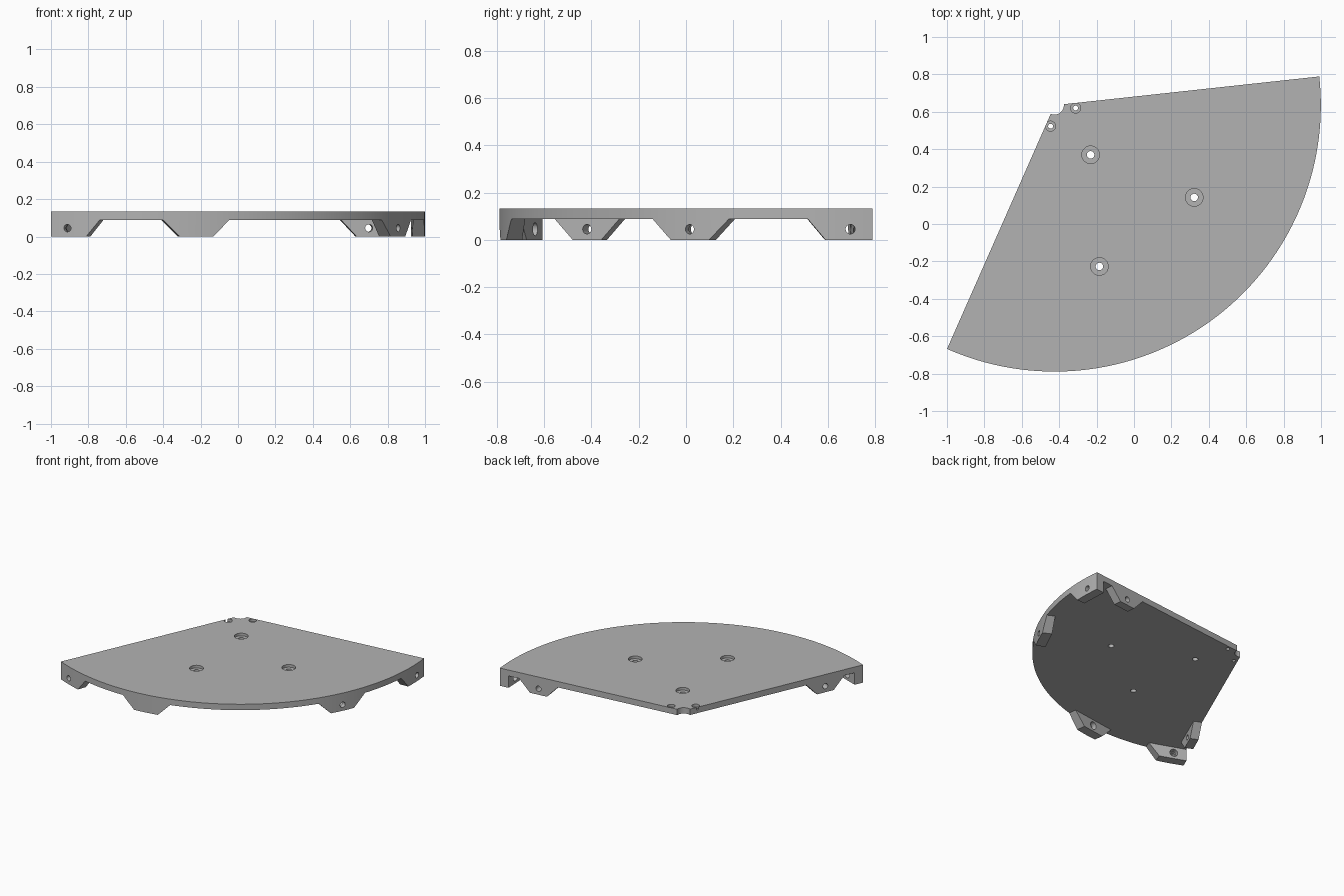
import bpy, bmesh
from math import radians, sin, cos, pi
from mathutils import Matrix, Vector

if "Cube" in bpy.data.objects:
    bpy.data.objects.remove(bpy.data.objects["Cube"], do_unlink=True)

APEX = Vector((-0.425, 0.635, 0))
R = 1.424
MID = radians(-53.8)      # bisector of the sector
HALF = radians(60)
TOP, UNDER = 0.133, 0.089

grey = bpy.data.materials.new("plain_grey")
grey.use_nodes = True
grey.diffuse_color = (0.45, 0.45, 0.45, 1)
grey.node_tree.nodes["Principled BSDF"].inputs["Base Color"].default_value = (0.45, 0.45, 0.45, 1)


def polar(angle, dist):
    return APEX + dist * Vector((cos(angle), sin(angle), 0))


def frame(origin, facing):
    """Local y points along the facing angle, local z stays up."""
    return Matrix.Translation(origin) @ Matrix.Rotation(facing - pi / 2, 4, "Z")


def add_object(name, bm):
    bmesh.ops.recalc_face_normals(bm, faces=bm.faces)
    mesh = bpy.data.meshes.new(name)
    bm.to_mesh(mesh)
    bm.free()
    mesh.materials.append(grey)
    obj = bpy.data.objects.new(name, mesh)
    bpy.context.collection.objects.link(obj)
    return obj


def prism(name, points, shift, matrix=Matrix()):
    bm = bmesh.new()
    face = bm.faces.new([bm.verts.new(p) for p in points])
    out = bmesh.ops.extrude_face_region(bm, geom=[face])
    moved = [g for g in out["geom"] if isinstance(g, bmesh.types.BMVert)]
    bmesh.ops.translate(bm, verts=moved, vec=shift)
    bm.transform(matrix)
    return add_object(name, bm)


def cylinder(radius, z0, z1, matrix, sides=32):
    bm = bmesh.new()
    bmesh.ops.create_cone(bm, cap_ends=True, segments=sides, radius1=radius,
                          radius2=radius, depth=z1 - z0)
    bm.transform(matrix @ Matrix.Translation((0, 0, (z0 + z1) / 2)))
    return add_object("cutter", bm)


def boolean(obj, cutter, operation="DIFFERENCE", keep=False):
    mod = obj.modifiers.new("cut", "BOOLEAN")
    mod.operation, mod.object, mod.solver = operation, cutter, "EXACT"
    graph = bpy.context.evaluated_depsgraph_get()
    mesh = bpy.data.meshes.new_from_object(obj.evaluated_get(graph))
    obj.modifiers.clear()
    obj.data = mesh
    if not keep:
        bpy.data.objects.remove(cutter, do_unlink=True)


def sector(name, z0, z1):
    steps = 72
    pts = [APEX + Vector((0, 0, z0))]
    for i in range(steps + 1):
        a = MID - HALF + 2 * HALF * i / steps
        pts.append(polar(a, R) + Vector((0, 0, z0)))
    return prism(name, pts, (0, 0, z1 - z0))


# Sector plate
plate = sector("sector_plate", UNDER, TOP)
parts = [plate]

# Flared notch in the rim, wider at the top
bm = bmesh.new()
bmesh.ops.create_cone(bm, cap_ends=True, segments=64, radius1=1, radius2=1, depth=0.1)
for v in bm.verts:
    v.co.x *= 0.185 + 0.45 * v.co.z
    v.co.y *= 0.2
bm.transform(frame(polar(MID, 1.36) + Vector((0, 0, (TOP + UNDER) / 2)), MID))
boolean(plate, add_object("cutter", bm))

# Round relief at the apex
boolean(plate, cylinder(0.05, 0, 0.3, Matrix.Translation(APEX)))

# Counterbored screw holes: position, recess radius, bore radius
for x, y, recess, bore in [(-0.232, 0.37, 0.047, 0.02), (0.322, 0.142, 0.047, 0.02),
                           (-0.185, -0.227, 0.047, 0.02), (-0.312, 0.62, 0.027, 0.013),
                           (-0.446, 0.523, 0.027, 0.013)]:
    at = Matrix.Translation((x, y, 0))
    boolean(plate, cylinder(recess, TOP - 0.02, 0.3, at))
    boolean(plate, cylinder(bore, 0, 0.3, at))

# Blind pockets under the plate beside the notch
for s in (-1, 1):
    at = frame(polar(MID, 1.34), MID) @ Matrix.Translation((0.245 * s, 0, 0))
    boolean(plate, cylinder(0.052, 0, UNDER + 0.028, at))

# Mounting tabs below the rim and the straight edges
trim = sector("trim_helper", -0.1, 0.3)
trim.hide_render = True


def tab(name, matrix, low, high, depth, recess):
    pts = [(low[0], -depth, 0), (low[1], -depth, 0),
           (high[1], -depth, UNDER), (high[0], -depth, UNDER)]
    obj = prism(name, pts, (0, depth + 0.08, 0), matrix)
    boolean(obj, trim, "INTERSECT", keep=True)
    # bolt hole along the local y axis, wider on the inner side
    axis = matrix @ Matrix.Translation((0, 0, 0.045)) @ Matrix.Rotation(-pi / 2, 4, "X")
    boolean(obj, cylinder(0.02, -0.2, 0.2, axis, 24))
    if recess:
        boolean(obj, cylinder(0.028, -0.2, -0.035, axis, 24))
    parts.append(obj)


for s, side in ((1, "left"), (-1, "right")):
    a = MID + s * radians(28)
    tab(side + "_rim_tab", frame(polar(a, R), a), (-0.09, 0.09), (-0.18, 0.18), 0.07, True)
    a = MID + s * (HALF - radians(3.8))
    tab(side + "_corner_tab", frame(polar(a, R), a),
        (-0.2 * s, 0.105 * s), (-0.2 * s, 0.18 * s), 0.07, True)
    edge = frame(polar(MID + s * HALF, 1.125), MID + s * (HALF + pi / 2))
    tab(side + "_edge_tab", edge, (-0.066, 0.066), (-0.15, 0.15), 0.06, False)

bpy.data.objects.remove(trim, do_unlink=True)

# Smooth curved walls, keep edges sharp
bpy.ops.object.select_all(action="DESELECT")
for obj in parts:
    obj.select_set(True)
bpy.context.view_layer.objects.active = plate
bpy.ops.object.shade_smooth_by_angle(angle=radians(30))
